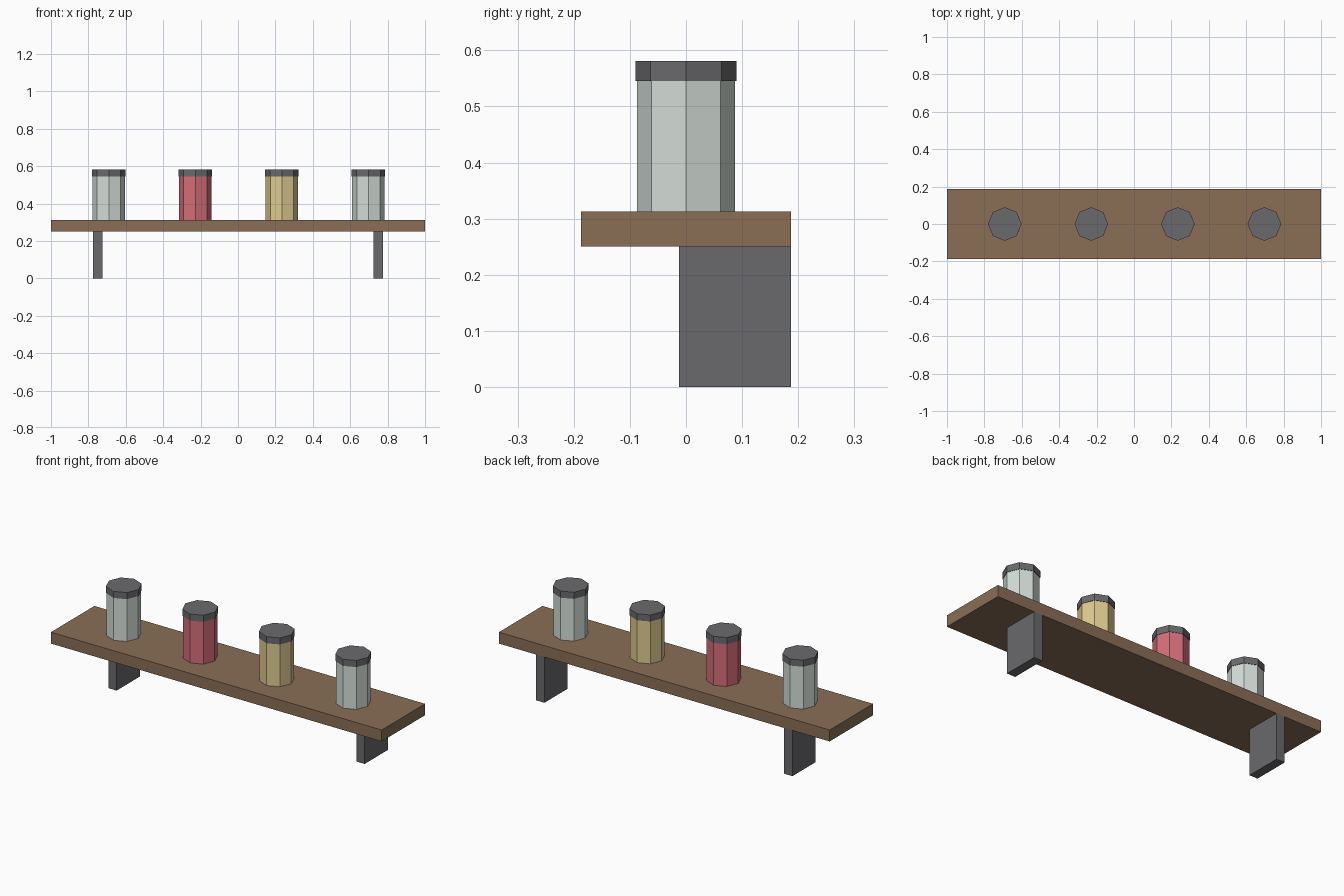
import bpy, math

if "Cube" in bpy.data.objects:
    bpy.data.objects.remove(bpy.data.objects["Cube"])


def material(name, r, g, b):
    """Flat material from 0-255 sRGB values."""
    lin = lambda c: ((c / 255 + 0.055) / 1.055) ** 2.4 if c > 10 else c / 3294
    m = bpy.data.materials.new(name)
    m.diffuse_color = (lin(r), lin(g), lin(b), 1)
    m.use_nodes = True
    m.node_tree.nodes["Principled BSDF"].inputs["Base Color"].default_value = m.diffuse_color
    return m


wood = material("brown wood", 138, 110, 86)
metal = material("dark grey metal", 106, 106, 109)
glass = material("pale glass", 212, 221, 216)
red = material("red preserve", 212, 110, 120)
yellow = material("yellow preserve", 222, 203, 144)


def finish(name, mat):
    ob = bpy.context.object
    ob.name = name
    ob.data.materials.append(mat)
    return ob


def box(name, mat, x, y, z):
    """Box from (min, max) ranges."""
    centre = [(a + b) / 2 for a, b in (x, y, z)]
    bpy.ops.mesh.primitive_cube_add(size=1, location=centre)
    ob = finish(name, mat)
    ob.scale = [b - a for a, b in (x, y, z)]
    bpy.ops.object.transform_apply(location=False, rotation=False, scale=True)


def octagon(name, mat, x, radius, z0, z1):
    """Eight-sided upright cylinder with corners on the axes."""
    bpy.ops.mesh.primitive_cylinder_add(vertices=8, radius=radius, depth=z1 - z0,
                                        location=(x, 0, (z0 + z1) / 2))
    finish(name, mat)


# Shelf board
box("shelf_board", wood, (-1, 1), (-0.1875, 0.1875), (0.25, 0.3125))

# Brackets under the back half
for side, x in (("left", -0.75), ("right", 0.75)):
    box(side + "_bracket", metal, (x - 0.025, x + 0.025), (-0.0125, 0.1875), (0, 0.25))

# Row of jars with lids
for i, mat in enumerate((glass, red, yellow, glass)):
    x = -0.691 + 0.4627 * i
    octagon(f"jar_{i + 1}", mat, x, 0.0875, 0.3125, 0.545)
    octagon(f"jar_lid_{i + 1}", metal, x, 0.09, 0.545, 0.581)
